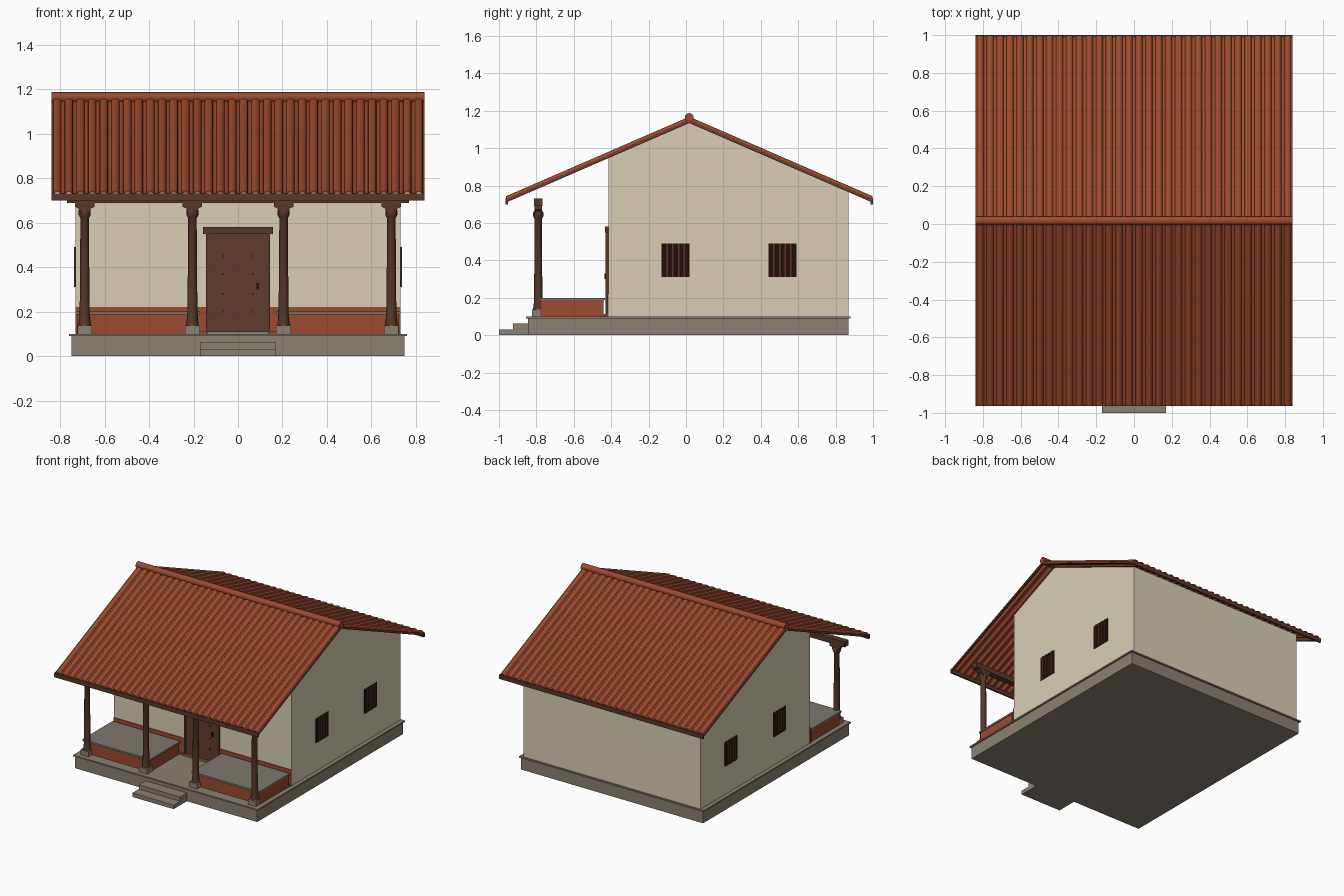
import bpy, bmesh, math
from mathutils import Vector

if "Cube" in bpy.data.objects:
    bpy.data.objects.remove(bpy.data.objects["Cube"])


def material(name, srgb):
    m = bpy.data.materials.new(name)
    lin = [(c / 255 / 12.92 if c < 10 else ((c / 255 + 0.055) / 1.055) ** 2.4) for c in srgb]
    m.diffuse_color = (*lin, 1)
    m.use_nodes = True
    m.node_tree.nodes["Principled BSDF"].inputs["Base Color"].default_value = m.diffuse_color
    return m


CREAM = material("cream plaster", (216, 207, 181))
CLAY = material("terracotta", (156, 74, 46))
STONE = material("grey stone", (139, 128, 115))
SLAB = material("polished grey", (125, 118, 109))
WOOD = material("dark wood", (88, 56, 42))
DOOR = material("door wood", (96, 60, 44))
BLACK = material("window dark", (36, 12, 12))
IRON = material("iron", (46, 26, 24))


def finish(name, bm, mat, smooth=False):
    bmesh.ops.recalc_face_normals(bm, faces=bm.faces[:])
    me = bpy.data.meshes.new(name)
    bm.to_mesh(me)
    bm.free()
    me.materials.append(mat)
    ob = bpy.data.objects.new(name, me)
    bpy.context.collection.objects.link(ob)
    if smooth:
        bpy.ops.object.select_all(action='DESELECT')
        ob.select_set(True)
        bpy.context.view_layer.objects.active = ob
        bpy.ops.object.shade_smooth_by_angle(angle=math.radians(40))
    return ob


def add_box(bm, x0, x1, y0, y1, z0, z1):
    vs = bmesh.ops.create_cube(bm, size=1)["verts"]
    for v in vs:
        v.co = Vector(((x0 + x1) / 2 + v.co.x * (x1 - x0),
                       (y0 + y1) / 2 + v.co.y * (y1 - y0),
                       (z0 + z1) / 2 + v.co.z * (z1 - z0)))


def boxes(name, mat, *dims):
    bm = bmesh.new()
    for d in dims:
        add_box(bm, *d)
    return finish(name, bm, mat)


def loft(bm, rings):
    """Closed tube through rings of equal size, with end caps."""
    loops = [[bm.verts.new(p) for p in r] for r in rings]
    n = len(loops[0])
    for a, b in zip(loops, loops[1:]):
        for i in range(n):
            bm.faces.new((a[i], a[(i + 1) % n], b[(i + 1) % n], b[i]))
    bm.faces.new(loops[0])
    bm.faces.new(loops[-1])


# Plinth and entrance steps
boxes("plinth", STONE, (-.75, .75, -.845, .87, 0, .09))
boxes("plinth_cap", STONE, (-.76, .76, -.855, .88, .09, .1))
boxes("steps", STONE, (-.17, .17, -1, -.845, 0, .03), (-.17, .17, -.925, -.845, .03, .062))

# House body with gable ends
MID, EAVE_Y, RIDGE_Z, EAVE_Z = .0175, .98, 1.147, .722
SLOPE = (RIDGE_Z - EAVE_Z) / EAVE_Y
roof_z = lambda y: RIDGE_Z - abs(y - MID) * SLOPE
gable = [(-.415, .1), (.87, .1), (.87, roof_z(.87)), (MID, RIDGE_Z), (-.415, roof_z(-.415))]
bm = bmesh.new()
loft(bm, [[(x, y, z) for y, z in gable] for x in (-.73, .73)])
finish("walls", bm, CREAM)

# Red wall base and skirting behind the veranda
boxes("wall_base", CLAY, (-.732, .732, -.421, -.414, .1, .22),
      (-.73, -.145, -.435, -.42, .1, .112), (.145, .73, -.435, -.42, .1, .112))

# Veranda seats
boxes("seat_bases", CLAY, *[(min(s * .18, s * .725), max(s * .18, s * .725), -.78, -.442, .1, .187) for s in (-1, 1)])
boxes("seat_tops", SLAB, *[(min(s * .17, s * .73), max(s * .17, s * .73), -.79, -.434, .187, .2) for s in (-1, 1)])

# Roof: ribbed tile sheet on each slope
RIBS, HALF = 32, .84
PITCH = 2 * HALF / RIBS
R = .0185
outline = [(-HALF, 0.004)]
for i in range(RIBS):
    cx = -HALF + PITCH * (i + .5)
    for k in range(7):
        a = math.pi * (1 - k / 6)
        outline.append((cx + R * math.cos(a), .004 + .017 * math.sin(a)))
outline.append((HALF, .004))
under = [(x, h - .006) for x, h in reversed(outline)]
for name, s in (("roof_front", -1), ("roof_back", 1)):
    bm = bmesh.new()
    loft(bm, [[(x, MID + s * d, RIDGE_Z - d * SLOPE + h) for x, h in outline + under]
              for d in (0, EAVE_Y)])
    finish(name, bm, CLAY, True)

# Fascia boards, gable trims and rafters
boxes("fascia", WOOD, *[(-HALF, HALF, y - .006, y + .006, .7, .732)
                        for y in (MID - EAVE_Y + .004, MID + EAVE_Y - .004)])
bm = bmesh.new()
for s in (-1, 1):
    for x in (-.832, .832):
        loft(bm, [[(x + dx, MID + s * d, RIDGE_Z - d * SLOPE + h)
                   for dx, h in ((-.007, -.013), (.007, -.013), (.007, .002), (-.007, .002))]
                  for d in (0, EAVE_Y - .006)])
finish("gable_trim", bm, WOOD)

# Ridge cap
bm = bmesh.new()
loft(bm, [[(x, MID + .0235 * math.cos(a), 1.164 + .0235 * math.sin(a))
           for a in (math.tau * k / 16 for k in range(16))] for x in (-HALF, HALF)])
finish("ridge_cap", bm, CLAY, True)

# Veranda posts with stone feet, turned shafts and brackets
PY = -.79
POSTS = (-.69, -.205, .205, .69)
shaft = [(.028, .138), (.026, .155), (.0225, .18), (.019, .62), (.022, .625), (.027, .635), (.027, .655), (.022, .665)]
bm = bmesh.new()
for px in POSTS:
    loft(bm, [[(px + r * math.cos(a), PY + r * math.sin(a), z)
               for a in (math.tau * k / 12 for k in range(12))] for r, z in shaft])
finish("post_shafts", bm, WOOD, True)
boxes("post_feet", STONE, *[(p - .033, p + .033, PY - .033, PY + .033, .1, .138) for p in POSTS])
bm = bmesh.new()
bracket = [(-.02, .64), (.02, .64), (.027, .664), (.044, .672), (.044, .692), (-.044, .692), (-.044, .672), (-.027, .664)]
for px in POSTS:
    loft(bm, [[(px + x, y, z) for x, z in bracket] for y in (PY - .021, PY + .021)])
finish("post_brackets", bm, WOOD)
boxes("veranda_beam", WOOD, (-.77, .77, PY - .022, PY + .022, .69, .73))

# Front door
boxes("door_frame", WOOD, (-.143, -.13, -.43, -.412, .1, .55), (.13, .143, -.43, -.412, .1, .55),
      (-.157, .157, -.434, -.412, .55, .58))
boxes("door_leaf", DOOR, (-.13, .13, -.425, -.412, .11, .55))
boxes("door_sill", STONE, (-.14, .14, -.44, -.412, .1, .11))
boxes("door_studs", IRON, *[(x - .004, x + .004, -.43, -.424, z - .004, z + .004)
                            for x in (-.066, .066) for z in (.155, .2, .28, .37, .45)[1:]])
boxes("door_handle", IRON, (.083, .095, -.435, -.424, .3, .33))

# Barred side windows
panes, bars = [], []
for s in (-1, 1):
    for y0 in (-.13, .44):
        a, b = sorted((s * .726, s * .733))
        panes.append((a, b, y0, y0 + .15, .31, .49))
        a, b = sorted((s * .731, s * .738))
        bars += [(a, b, y0 + .15 * k / 5 - .004, y0 + .15 * k / 5 + .004, .31, .49) for k in range(1, 5)]
boxes("window_panes", BLACK, *panes)
boxes("window_bars", WOOD, *bars)
